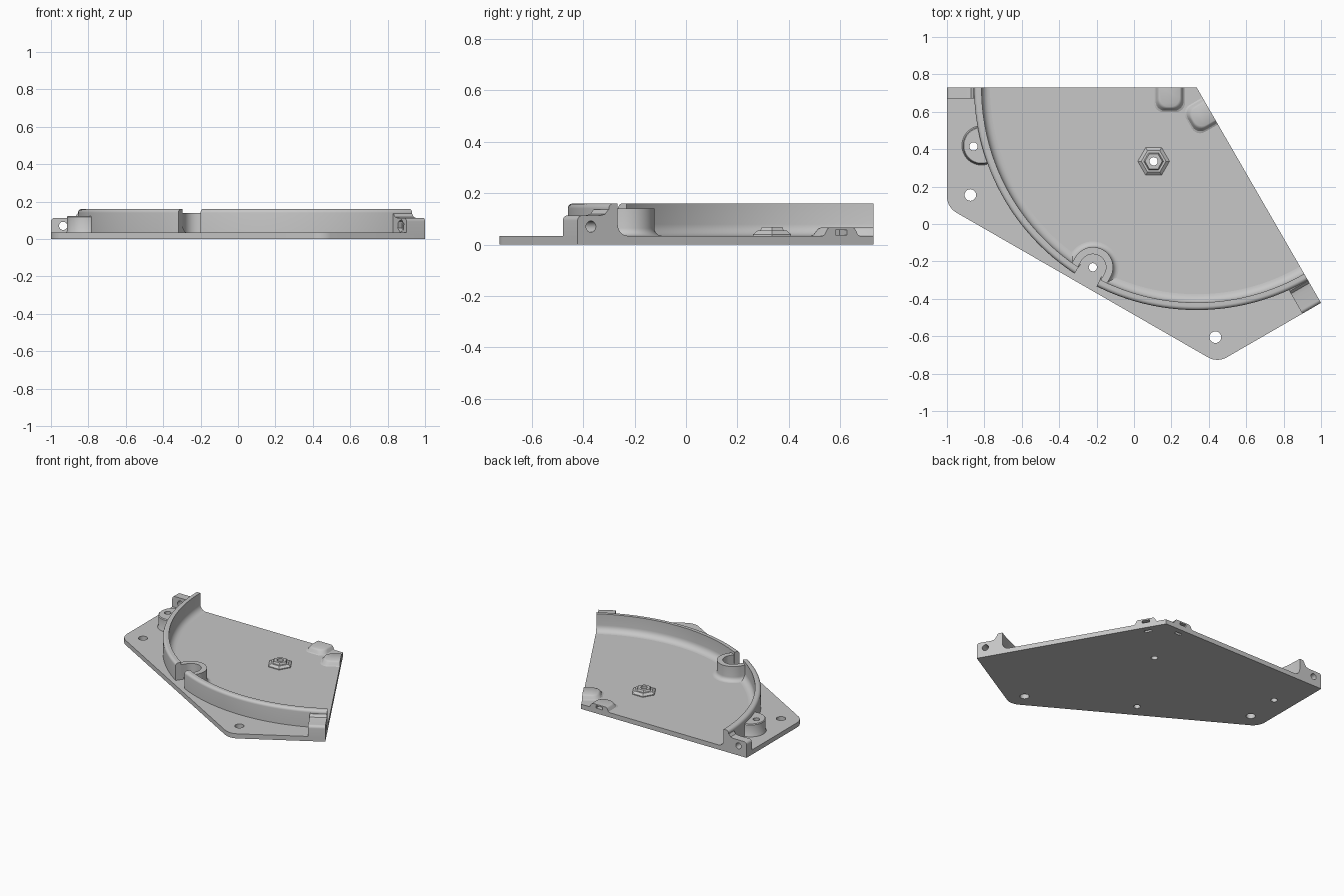
import bpy, bmesh
from math import sin, cos, pi, radians
from mathutils import Vector

if "Cube" in bpy.data.objects:
    bpy.data.objects.remove(bpy.data.objects["Cube"])

GREY = (0.57, 0.57, 0.57, 1)
grey = bpy.data.materials.new("plain_grey")
grey.use_nodes = True
grey.diffuse_color = GREY
grey.node_tree.nodes["Principled BSDF"].inputs["Base Color"].default_value = GREY

C = Vector((0.335, 0.73, 0))          # centre of the curved wall
TOP = 0.034                           # top of the base plate
UP = Vector((0, 0, 1))


def polar(deg):
    return Vector((cos(radians(deg)), sin(radians(deg)), 0))


# Each straight edge: direction along it and direction into the plate
EDGES = {"left": (polar(180), polar(270)), "right": (polar(300), polar(210))}


def at(edge, s, t, z):
    along, inward = EDGES[edge]
    return C + along * s + inward * t + UP * z


def loft(name, rings):
    """Skin a list of equal rings, capping the ends."""
    bm = bmesh.new()
    vs = [[bm.verts.new(p) for p in ring] for ring in rings]
    n = len(vs[0])
    for a, b in zip(vs, vs[1:]):
        for i in range(n):
            j = (i + 1) % n
            bm.faces.new((a[i], a[j], b[j], b[i]))
    bm.faces.new(vs[0][::-1])
    bm.faces.new(vs[-1])
    bmesh.ops.recalc_face_normals(bm, faces=bm.faces)
    me = bpy.data.meshes.new(name)
    bm.to_mesh(me)
    bm.free()
    me.materials.append(grey)
    ob = bpy.data.objects.new(name, me)
    bpy.context.collection.objects.link(ob)
    return ob


def rod(name, a, b, radius, sides=32):
    axis = (b - a).normalized()
    u = axis.orthogonal().normalized()
    w = axis.cross(u)
    circle = [(u * cos(2 * pi * i / sides) + w * sin(2 * pi * i / sides)) * radius
              for i in range(sides)]
    return loft(name, [[a + c for c in circle], [b + c for c in circle]])


def activate(ob):
    bpy.ops.object.select_all(action="DESELECT")
    ob.select_set(True)
    bpy.context.view_layer.objects.active = ob


def cut(cutter, *targets):
    cutter.hide_render = True
    for ob in targets:
        activate(ob)
        mod = ob.modifiers.new("cut", "BOOLEAN")
        mod.operation, mod.solver, mod.object = "DIFFERENCE", "EXACT", cutter
        bpy.ops.object.modifier_apply(modifier=mod.name)
    bpy.data.objects.remove(cutter)


def drill(x, y, radius, *targets):
    cut(rod("drill", Vector((x, y, -0.1)), Vector((x, y, 0.3)), radius), *targets)


def rounded(corner, radius, start):
    """Arc points for a 120 degree corner, beginning at the given outward angle."""
    inward = polar(start + 30 + 180)
    mid = corner + inward * radius / sin(pi / 3)
    return [mid + polar(start + 60 * i / 8) * radius for i in range(9)]


parts = []

# Base plate with two rounded front corners
LONG, SIDE = 1.33, 0.64
outline = ([C, at("left", 1.335, 0, 0)]
           + rounded(at("left", 1.335, SIDE, 0), 0.1, 180)
           + rounded(at("right", LONG, SIDE, 0), 0.1, 240)
           + [at("right", LONG, 0, 0)])
plate = loft("base_plate", [outline, [p + UP * TOP for p in outline]])
parts.append(plate)


# Curved wall in two halves, filleted inside and rounded on its outer rim
def sweep(name, frames, profile):
    return loft(name, [[o + d * r + UP * z for r, z in profile] for o, d in frames])


def quarter(r, z, rad, start):
    return [(r + rad * cos(radians(start + a)), z + rad * sin(radians(start + a)))
            for a in range(0, 91, 15)]


wall_profile = ([(1.105, 0.02), (1.19, 0.02)] + quarter(1.17, 0.14, 0.02, 0) + [(1.15, 0.16)]
                + quarter(1.105, TOP + 0.045, 0.045, 270)[::-1])
GAP = 3.3
for name, start, end in (("left", 180, 240 - GAP), ("right", 240 + GAP, 300)):
    frames = [(C, polar(start + (end - start) * i / 40)) for i in range(41)]
    parts.append(sweep(name + "_curved_wall", frames, wall_profile))

# Screw bay: a horseshoe wall opening outward between the halves
bay = C + polar(240) * 1.11
bay_profile = ([(0.07, 0.02), (0.07, 0.14), (0.108, 0.14)]
               + [(0.138 - r, z) for r, z in quarter(0, TOP + 0.03, 0.03, 270)[::-1]]
               + [(0.138, 0.02)])
leg = polar(240) * 0.055
frames = ([(bay + leg, polar(-30))] + [(bay, polar(-30 + 180 * i / 32)) for i in range(33)]
          + [(bay + leg, polar(150))])
parts.append(sweep("screw_bay", frames, bay_profile))


# Side screw boss, flattened where it meets the wall
def boss_ring(radius, z):
    ring = []
    for i in range(48):
        p = Vector((-0.815, 0.42, 0)) + polar(i * 7.5) * radius
        out = p - C
        if out.length < 1.165:
            p = C + out.normalized() * 1.165
        ring.append(p + UP * z)
    return ring


boss = loft("side_boss", [boss_ring(r, z) for r, z in (
    (0.105, 0.02), (0.105, TOP), (0.1, 0.042), (0.1, 0.118), (0.095, 0.124))])
parts.append(boss)

# Joining tabs at the far ends of both straight edges
for edge, depth, end in (("left", 0.06, 1.335), ("right", 0.115, LONG)):
    profile = ([(1.16, 0.02), (end, 0.02)] + quarter(end - 0.02, 0.093, 0.02, 0)
               + [(1.23, 0.113), (1.207, 0.118), (1.192, 0.136), (1.16, 0.136)])
    tab = loft(edge + "_tab", [[at(edge, s, t, z) for s, z in profile] for t in (0, depth)])
    cut(rod("bolt", at(edge, 1.27, -0.05, 0.07), at(edge, 1.27, 0.2, 0.07), 0.022), tab)
    if edge == "right":
        cut(rod("nut", at(edge, 1.27, 0.09, 0.07), at(edge, 1.27, 0.2, 0.07), 0.035, 6), tab)
    parts.append(tab)


# Low humps near the sharp corner, each with a slot through to the underside
def hump_ring(edge, inset, z):
    half, far, r = 0.083 - inset, 0.132 - inset, 0.05
    pts = [(-half, 0), (half, 0)]
    for sx, start in ((1, 0), (-1, 90)):
        pts += [(sx * (half - r) + r * cos(radians(start + a)),
                 far - r + r * sin(radians(start + a))) for a in range(0, 91, 15)]
    return [at(edge, 0.145 + s, t, z) for s, t in pts]


def box(edge, half, t0, t1, z0, z1):
    return loft("slot", [[at(edge, 0.145 + s, t, z) for s, t in
                ((-half, t0), (half, t0), (half, t1), (-half, t1))] for z in (z0, z1)])


for edge in EDGES:
    hump = loft(edge + "_hump", [hump_ring(edge, i, z) for i, z in (
        (0, 0.02), (0, TOP), (0.008, 0.038), (0.018, 0.056), (0.022, 0.062), (0.029, 0.066))])
    cut(box(edge, 0.026, -0.02, 0.06, 0.038, 0.056), hump)
    cut(box(edge, 0.026, 0.04, 0.06, -0.05, 0.05), hump, plate)
    parts.append(hump)

# Stepped hexagonal stud in the middle of the floor
hub = Vector((0.105, 0.335, 0))
stud = loft("hex_stud", [[hub + polar(60 * i) * r + UP * z for i in range(6)] for r, z in (
    (0.085, 0.02), (0.085, 0.04), (0.066, 0.054), (0.053, 0.054), (0.046, 0.068))])
parts.append(stud)

# Screw holes
drill(-0.875, 0.155, 0.031, plate)
drill(0.435, -0.605, 0.031, plate)
drill(-0.858, 0.415, 0.022, boss, plate)
drill(bay.x, bay.y, 0.022, plate)
drill(hub.x, hub.y, 0.022, stud, plate)

for ob in parts:
    activate(ob)
    bpy.ops.object.shade_smooth_by_angle(angle=radians(32))
